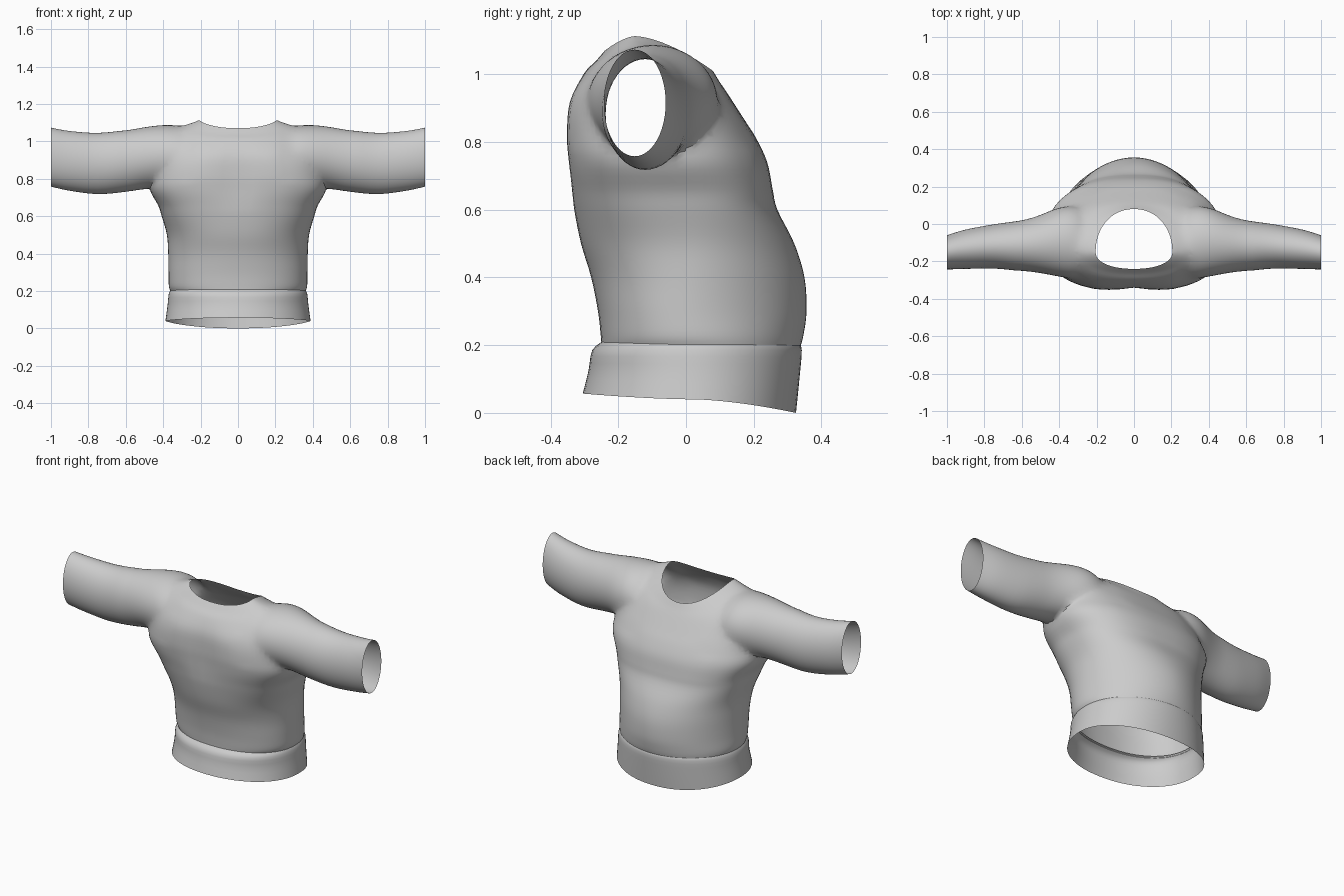
import bpy, bmesh, math
from mathutils import Vector

if "Cube" in bpy.data.objects:
    bpy.data.objects.remove(bpy.data.objects["Cube"], do_unlink=True)


def make_material(name, value):
    mat = bpy.data.materials.new(name)
    mat.use_nodes = True
    colour = (value, value, value, 1)
    mat.diffuse_color = colour
    mat.node_tree.nodes["Principled BSDF"].inputs["Base Color"].default_value = colour
    return mat


cloth = make_material("grey cloth", 0.6)
cap_mat = make_material("temporary cap", 0.1)


def refine(rows, steps):
    """Catmull-Rom interpolation of section parameters."""
    out = []
    for i in range(len(rows) - 1):
        a, b = rows[max(i - 1, 0)], rows[i]
        c, d = rows[i + 1], rows[min(i + 2, len(rows) - 1)]
        for k in range(steps):
            t = k / steps
            out.append([q + t / 2 * (r - p + t * (2*p - 5*q + 4*r - s + t * (3*(q - r) + s - p)))
                        for p, q, r, s in zip(a, b, c, d)])
    return out + [list(rows[-1])]


def power(v, e):
    return math.copysign(abs(v) ** e, v)


def torso_ring(row, count=72):
    """Section with its own front, side and back heights and squareness."""
    z_side, z_front, z_back, width, front, back, mid, n_front, n_back, dimple = row
    points = []
    for i in range(count):
        a = math.tau * i / count
        n = n_back if math.sin(a) > 0 else n_front
        c, s = power(math.cos(a), 2 / n), power(math.sin(a), 2 / n)
        reach, z_end = (back - mid, z_back) if s > 0 else (mid - front, z_front)
        y = mid + reach * s
        if s < 0:
            y += dimple * max(0, 1 - abs(c) / 0.5) ** 2
        points.append(Vector((width * c, y, z_side + (z_end - z_side) * abs(s) ** 1.6)))
    return points


def sleeve_ring(row, side, count=48):
    x, front, back, low, high = row
    points = []
    for i in range(count):
        a = math.tau * i / count
        y = (front + back) / 2 + (back - front) / 2 * math.cos(a)
        z = (low + high) / 2 + (high - low) / 2 * math.sin(a)
        points.append(Vector((side * x, y, z)))
    return points


def loft(name, rings, capped):
    bm = bmesh.new()
    loops = [[bm.verts.new(p) for p in ring] for ring in rings]
    n = len(loops[0])
    for low, high in zip(loops, loops[1:]):
        for i in range(n):
            j = (i + 1) % n
            bm.faces.new((low[i], low[j], high[j], high[i]))
    if capped:
        for loop in (loops[0], loops[-1]):
            hub = bm.verts.new(sum((v.co for v in loop), Vector()) / n)
            for i in range(n):
                bm.faces.new((loop[i], loop[(i + 1) % n], hub)).material_index = 1
    bmesh.ops.recalc_face_normals(bm, faces=bm.faces)
    mesh = bpy.data.meshes.new(name)
    bm.to_mesh(mesh)
    bm.free()
    mesh.materials.append(cloth)
    if capped:
        mesh.materials.append(cap_mat)
    obj = bpy.data.objects.new(name, mesh)
    bpy.context.collection.objects.link(obj)
    return obj


# Body sections: side z, front z, back z, half width, front y, back y, middle y,
# front squareness, back squareness, chest dip
body_rows = [
    (.20, .205, .195, .362, -.25, .338, .03, 2.2, 2.0, 0),
    (.23, .23, .23, .370, -.252, .347, .02, 2.2, 1.95, 0),
    (.30, .30, .30, .371, -.26, .356, .01, 2.2, 1.9, 0),
    (.40, .40, .40, .373, -.28, .35, .01, 2.2, 1.9, 0),
    (.50, .50, .50, .38, -.31, .32, 0, 2.3, 2.05, 0),
    (.60, .60, .60, .408, -.33, .27, -.03, 2.5, 2.4, 0),
    (.66, .66, .66, .428, -.34, .256, -.05, 2.6, 2.5, .005),
    (.74, .74, .74, .472, -.352, .24, -.07, 2.7, 2.4, .015),
    (.82, .82, .81, .465, -.358, .208, -.08, 2.8, 2.4, .018),
    (.93, .92, .87, .435, -.348, .17, -.09, 2.7, 2.4, .012),
    (1.05, 1.0, .94, .37, -.303, .125, -.11, 2.4, 2.3, 0),
    (1.092, 1.04, .98, .275, -.266, .098, -.14, 2.2, 2.2, 0),
    (1.113, 1.07, 1.01, .205, -.24, .08, -.15, 2.2, 2.1, 0),
]
shirt = loft("shirt_body", [torso_ring(r) for r in refine(body_rows, 4)], True)

# Waistband, its top edge tucked just inside the body
band_rows = [
    (.04, .057, 0, .388, -.305, .325, .02, 2.1, 2.1, 0),
    (.12, .125, .11, .377, -.288, .336, .025, 2.1, 2.05, 0),
    (.185, .185, .185, .37, -.277, .342, .03, 2.2, 2.0, 0),
    (.21, .213, .207, .357, -.244, .334, .03, 2.2, 2.0, 0),
]
band = loft("waistband", [torso_ring(r) for r in refine(band_rows, 3)], False)

# Sleeves: x, front y, back y, bottom z, top z
sleeve_rows = [
    (.22, -.22, .02, .80, 1.02),
    (.30, -.29, .09, .77, 1.082),
    (.40, -.284, .092, .75, 1.09),
    (.50, -.264, .05, .744, 1.078),
    (.60, -.252, .02, .73, 1.06),
    (.75, -.238, -.002, .718, 1.045),
    (.90, -.24, -.03, .736, 1.055),
    (1.0, -.243, -.06, .758, 1.073),
]
for side in (1, -1):
    sleeve = loft("sleeve", [sleeve_ring(r, side) for r in refine(sleeve_rows, 4)], True)
    mod = shirt.modifiers.new("join sleeve", "BOOLEAN")
    mod.operation = "UNION"
    mod.solver = "EXACT"
    mod.object = sleeve
    bpy.context.view_layer.update()
    joined = bpy.data.meshes.new_from_object(
        shirt.evaluated_get(bpy.context.evaluated_depsgraph_get()))
    shirt.modifiers.clear()
    shirt.data = joined
    bpy.data.objects.remove(sleeve, do_unlink=True)

# Open the neck, hem and cuffs, then soften the shoulder joins
bm = bmesh.new()
bm.from_mesh(shirt.data)
bmesh.ops.delete(bm, geom=[f for f in bm.faces if f.material_index == 1], context="FACES")
bmesh.ops.remove_doubles(bm, verts=bm.verts, dist=.003)
inner = [v for v in bm.verts if not v.is_boundary and .22 < abs(v.co.x) < .62 and v.co.z > .78]
armpit = [v for v in bm.verts if .3 < abs(v.co.x) < .62 and .68 < v.co.z <= .78]
for verts, rounds in ((inner, 8), (armpit, 2)):
    for _ in range(rounds):
        bmesh.ops.smooth_vert(bm, verts=verts, factor=.5,
                              use_axis_x=True, use_axis_y=True, use_axis_z=True)
bm.to_mesh(shirt.data)
bm.free()
shirt.data.materials.clear()
shirt.data.materials.append(cloth)
bpy.data.materials.remove(cap_mat)

for obj in (shirt, band):
    bpy.ops.object.select_all(action="DESELECT")
    obj.select_set(True)
    bpy.context.view_layer.objects.active = obj
    bpy.ops.object.shade_smooth_by_angle(angle=math.radians(40))
